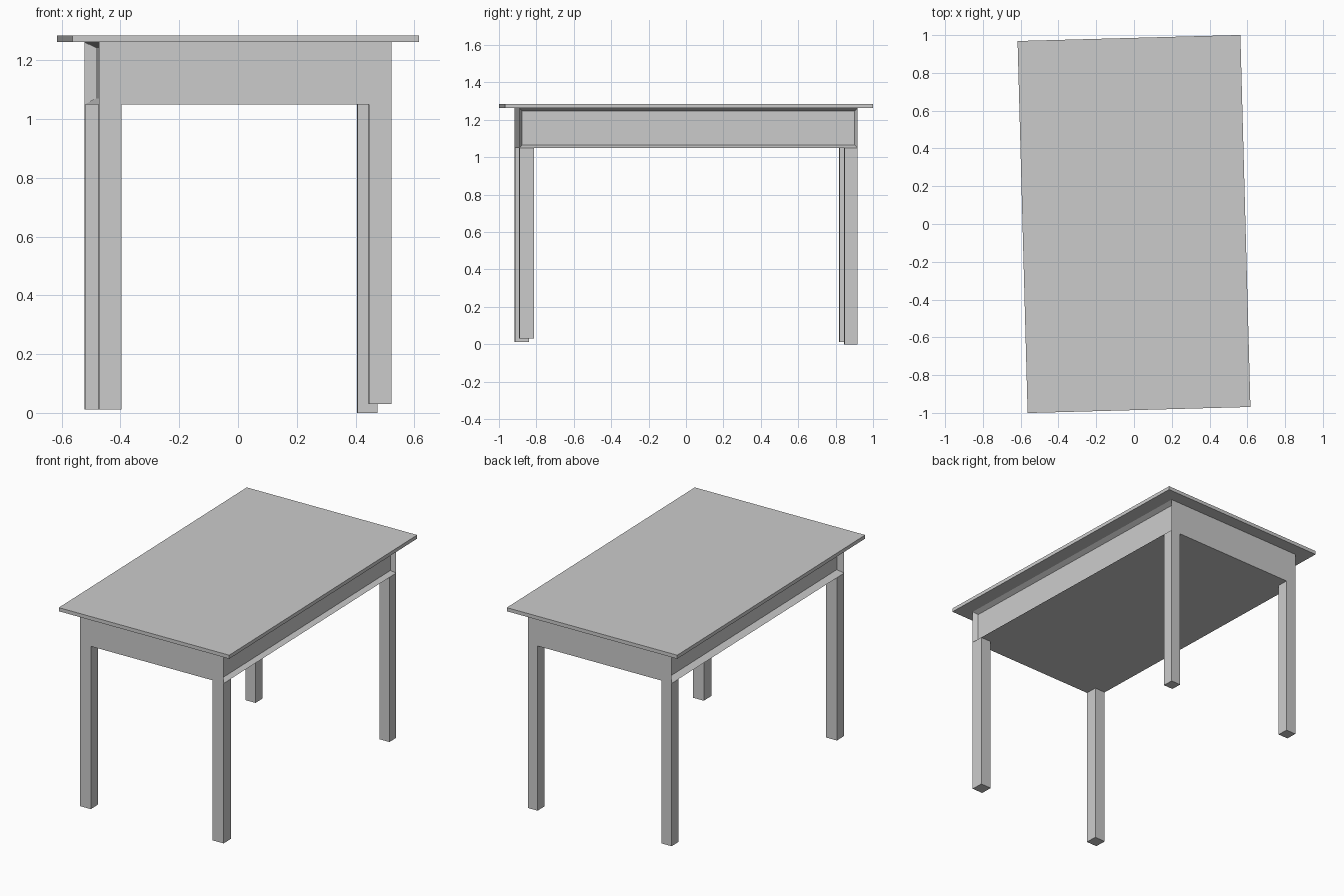
import bpy, bmesh, math
from mathutils import Matrix, Vector

if "Cube" in bpy.data.objects:
    bpy.data.objects.remove(bpy.data.objects["Cube"])

TURN = Matrix.Rotation(math.radians(1.55), 4, 'Z')   # whole table sits slightly turned
HX, HY = 0.498, 0.904                                # half size of the apron
Z_BODY, Z_TOP, Z_MAX = 1.05, 1.262, 1.285


def box(name, lo, hi, recess=None):
    """Box from corner to corner; recess = {x direction: (rim, depth)} sinks side panels."""
    lo, hi = Vector(lo), Vector(hi)
    bm = bmesh.new()
    bmesh.ops.create_cube(bm, size=1.0)
    bmesh.ops.scale(bm, vec=hi - lo, verts=bm.verts)
    bmesh.ops.translate(bm, vec=(lo + hi) / 2, verts=bm.verts)
    bm.normal_update()
    for side, (rim, depth) in (recess or {}).items():
        panel = [f for f in bm.faces if f.normal.x * side > 0.9]
        bmesh.ops.inset_region(bm, faces=panel, thickness=rim, use_even_offset=True)
        bmesh.ops.translate(bm, vec=(-side * depth, 0, 0), verts=panel[0].verts)
    bm.transform(TURN)
    bmesh.ops.recalc_face_normals(bm, faces=bm.faces)
    mesh = bpy.data.meshes.new(name)
    bm.to_mesh(mesh)
    bm.free()
    obj = bpy.data.objects.new(name, mesh)
    bpy.context.collection.objects.link(obj)
    return obj


# Table top
box("table_top", (-0.59, -0.985, Z_TOP), (0.59, 0.985, Z_MAX))

# Apron body with a recessed panel along each long side
box("apron", (-HX, -HY, Z_BODY), (HX, HY, Z_TOP),
    recess={1: (0.015, 0.03), -1: (0.02, 0.038)})

# Legs, flush with the apron corners: x side, y side, width, depth, foot height
legs = {
    "front_left_leg": (-1, -1, 0.076, 0.076, 0.012),
    "front_right_leg": (1, -1, 0.076, 0.078, 0.03),
    "back_left_leg": (-1, 1, 0.07, 0.072, 0.012),
    "back_right_leg": (1, 1, 0.068, 0.07, 0.0),
}
for name, (sx, sy, w, d, foot) in legs.items():
    xs = sorted((sx * HX, sx * (HX - w)))
    ys = sorted((sy * HY, sy * (HY - d)))
    box(name, (xs[0], ys[0], foot), (xs[1], ys[1], Z_BODY))
